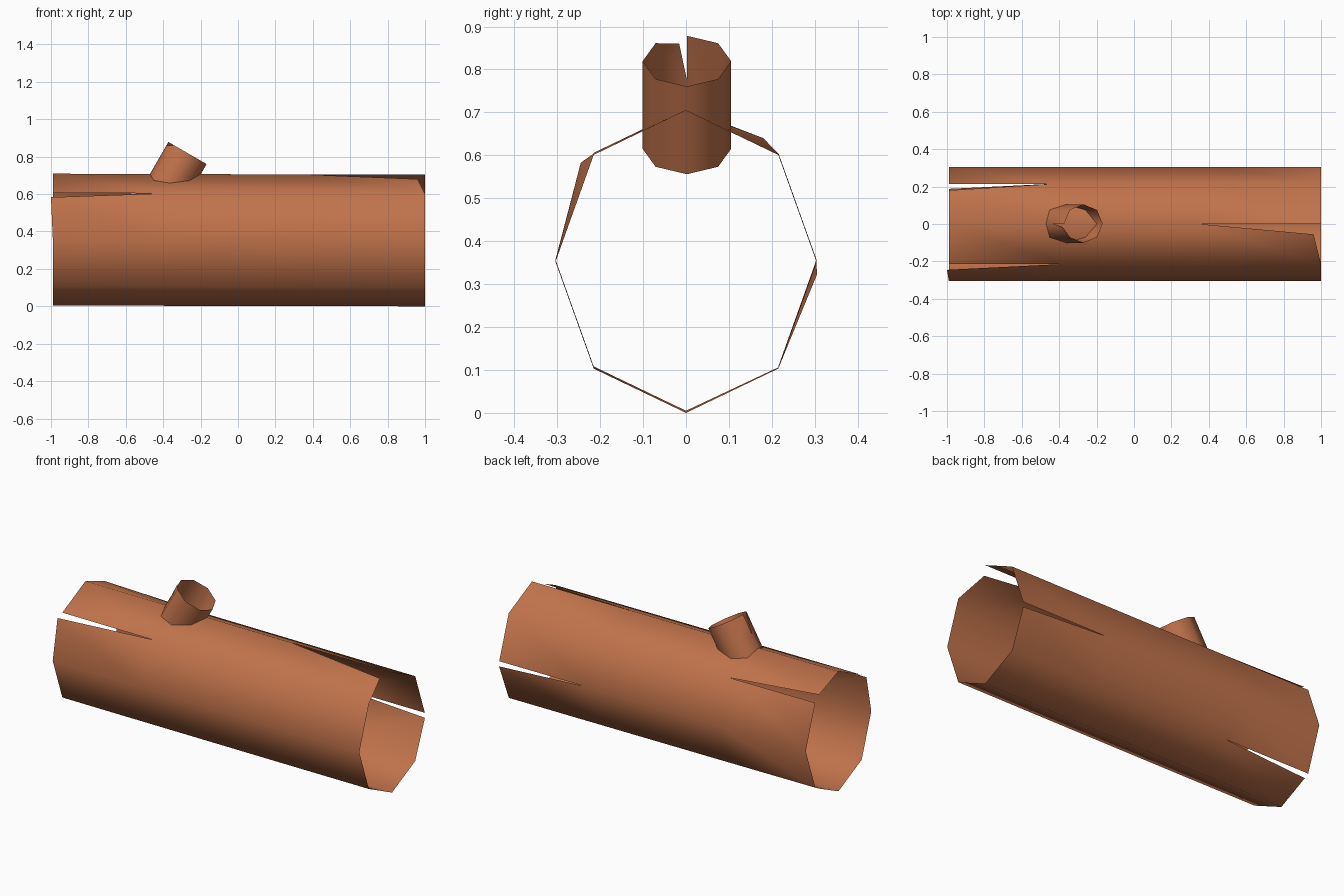
import bpy, bmesh, math
from mathutils import Matrix, Vector

if "Cube" in bpy.data.objects:
    bpy.data.objects.remove(bpy.data.objects["Cube"])

bark = bpy.data.materials.new("brown bark")
bark.diffuse_color = (0.53, 0.17, 0.07, 1)
bark.use_nodes = True
bark.node_tree.nodes["Principled BSDF"].inputs["Base Color"].default_value = bark.diffuse_color
SIDES = 8


def split_tube(name, stations, ry, rz, frame, tips={}, flaps={}):
    """Open eight-sided tube along local x. tips moves a split's root to a new x;
    flaps gives the torn corner of one panel: (station, corner, panel) -> point."""
    bm = bmesh.new()
    rings = []
    for i, (x, lift) in enumerate(stations):
        ring = []
        for k in range(SIDES):
            a = math.tau * k / SIDES
            px = tips.get((i, k), x)
            ring.append(bm.verts.new(frame @ Vector((px, ry * math.cos(a), rz * math.sin(a) + lift))))
        rings.append(ring)
    torn = {key: bm.verts.new(frame @ Vector(p)) for key, p in flaps.items()}

    def corner(i, k, panel):
        return torn.get((i, k, panel), rings[i][k])

    for i in range(len(stations) - 1):
        for k in range(SIDES):
            n = (k + 1) % SIDES
            face = bm.faces.new((corner(i, k, k), corner(i, n, k),
                                 corner(i + 1, n, k), corner(i + 1, k, k)))
            face.smooth = True
    mesh = bpy.data.meshes.new(name)
    bm.to_mesh(mesh)
    bm.free()
    mesh.materials.append(bark)
    obj = bpy.data.objects.new(name, mesh)
    bpy.context.collection.objects.link(obj)
    return obj


# hollow log with splits at both ends
split_tube(
    "hollow_log",
    [(-0.99, 0.357), (-0.43, 0.355), (0.42, 0.353), (1.0, 0.352)], 0.304, 0.352, Matrix(),
    tips={(1, 3): -0.40, (2, 2): 0.35, (2, 0): 0.45},
    flaps={(0, 3, 3): (-1.0, -0.245, 0.583),
           (0, 1, 1): (-0.99, 0.18, 0.64),
           (0, 7, 6): (-0.99, 0.188, 0.093),
           (3, 2, 2): (0.96, -0.055, 0.68),
           (3, 0, 7): (1.0, 0.305, 0.322)})

# hollow branch stub, leaning 30 degrees towards +x and pushed into the log
length = 0.236
stub_frame = Matrix.Translation((-0.388, 0.002, 0.615)) @ Matrix.Rotation(math.radians(-60), 4, 'Y')
split_tube(
    "branch_stub",
    [(0, 0), (length * 0.5, 0), (length, 0)], 0.103, 0.118, stub_frame,
    flaps={(2, 2, 2): (length - 0.02, -0.018, 0.117)})
